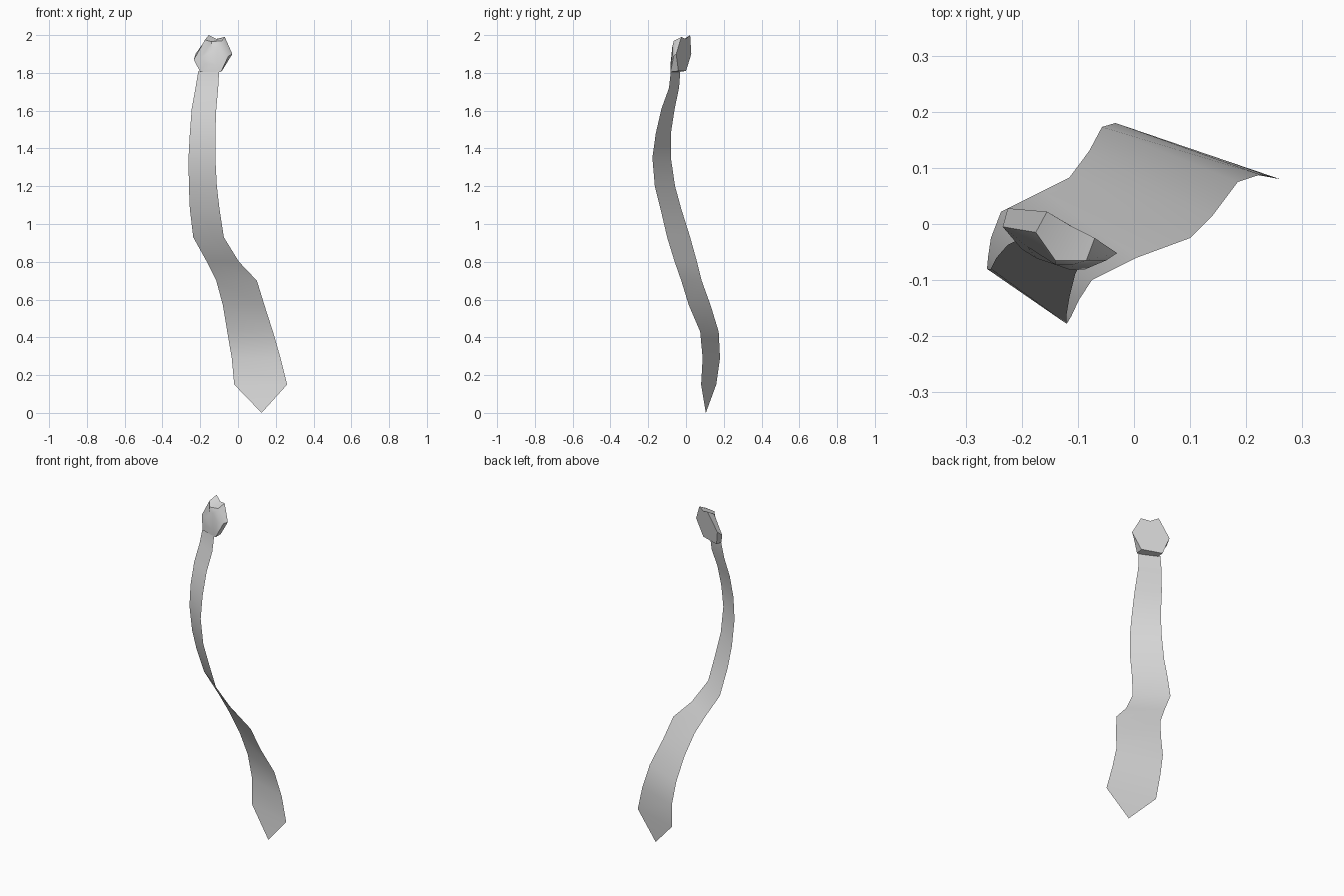
import bpy
import bmesh
from mathutils import Vector

default_cube = bpy.data.objects.get("Cube")
if default_cube:
    bpy.data.objects.remove(default_cube, do_unlink=True)


def make_material(name, colour):
    material = bpy.data.materials.new(name)
    material.use_nodes = True
    material.diffuse_color = colour
    shader = next(n for n in material.node_tree.nodes if n.type == 'BSDF_PRINCIPLED')
    shader.inputs["Base Color"].default_value = colour
    return material


def finish_object(name, bm, material, smooth_angle):
    """Turn a bmesh into a smooth-shaded object with one material."""
    mesh = bpy.data.meshes.new(name)
    bm.to_mesh(mesh)
    bm.free()
    mesh.materials.append(material)
    obj = bpy.data.objects.new(name, mesh)
    bpy.context.collection.objects.link(obj)
    bpy.ops.object.select_all(action='DESELECT')
    obj.select_set(True)
    bpy.context.view_layer.objects.active = obj
    bpy.ops.object.shade_smooth_by_angle(angle=smooth_angle)
    return obj


cloth = make_material("light grey cloth", (0.7, 0.7, 0.7, 1))

# Hanging blade: height, then x and y of the outer and inner edges
blade_rows = [
    (1.81, -.21, -.03, -.10, -.08),
    (1.72, -.225, -.037, -.105, -.09),
    (1.61, -.245, -.06, -.115, -.13),
    (1.48, -.255, -.08, -.12, -.16),
    (1.35, -.262, -.08, -.12, -.178),
    (1.2, -.26, -.058, -.112, -.165),
    (1.08, -.255, -.025, -.098, -.135),
    (.93, -.237, .022, -.075, -.1),
    (.8, -.165, .058, .005, -.06),
    (.7, -.115, .083, .1, -.025),
    (.57, -.08, .13, .14, .015),
    (.43, -.057, .173, .185, .075),
    (.29, -.033, .18, .225, .088),
    (.15, -.02, .16, .26, .08),
]
blade_tip = (.125, .105, 0)

bm = bmesh.new()
previous = None
for z, outer_x, outer_y, inner_x, inner_y in blade_rows:
    row = [bm.verts.new((outer_x, outer_y, z)), bm.verts.new((inner_x, inner_y, z))]
    if previous:
        bm.faces.new((previous[0], row[0], row[1], previous[1]))
    previous = row
bm.faces.new((previous[0], bm.verts.new(blade_tip), previous[1]))
finish_object("blade", bm, cloth, 1.0)

# Knot: flat back outline and front rim, both running round from the top dip
knot_back = [
    (-.115, -.002, 1.98), (-.155, .022, 2), (-.225, .028, 1.9),
    (-.2, .0, 1.81), (-.085, -.04, 1.81), (-.03, -.052, 1.9), (-.07, -.025, 1.99),
]
knot_front = [
    (-.14, -.065, 1.965), (-.175, -.015, 1.975), (-.234, -.005, 1.87),
    (-.2, -.045, 1.805), (-.09, -.082, 1.805), (-.05, -.065, 1.89), (-.085, -.065, 1.97),
]
bulge_depth = .015

bm = bmesh.new()
back = [bm.verts.new(p) for p in knot_back]
rim = [bm.verts.new(p) for p in knot_front]
middle = sum((Vector(p) for p in knot_front), Vector()) / len(knot_front)
inner = []
for p in knot_front:
    point = middle.lerp(Vector(p), .55)
    point.y -= bulge_depth
    inner.append(bm.verts.new(point))
count = len(back)
for i in range(count):
    j = (i + 1) % count
    bm.faces.new((back[i], back[j], rim[j], rim[i]))
    bm.faces.new((rim[i], rim[j], inner[j], inner[i]))
bm.faces.new(inner)
bm.faces.new(back[::-1])
bmesh.ops.recalc_face_normals(bm, faces=bm.faces[:])
finish_object("knot", bm, cloth, .7)
